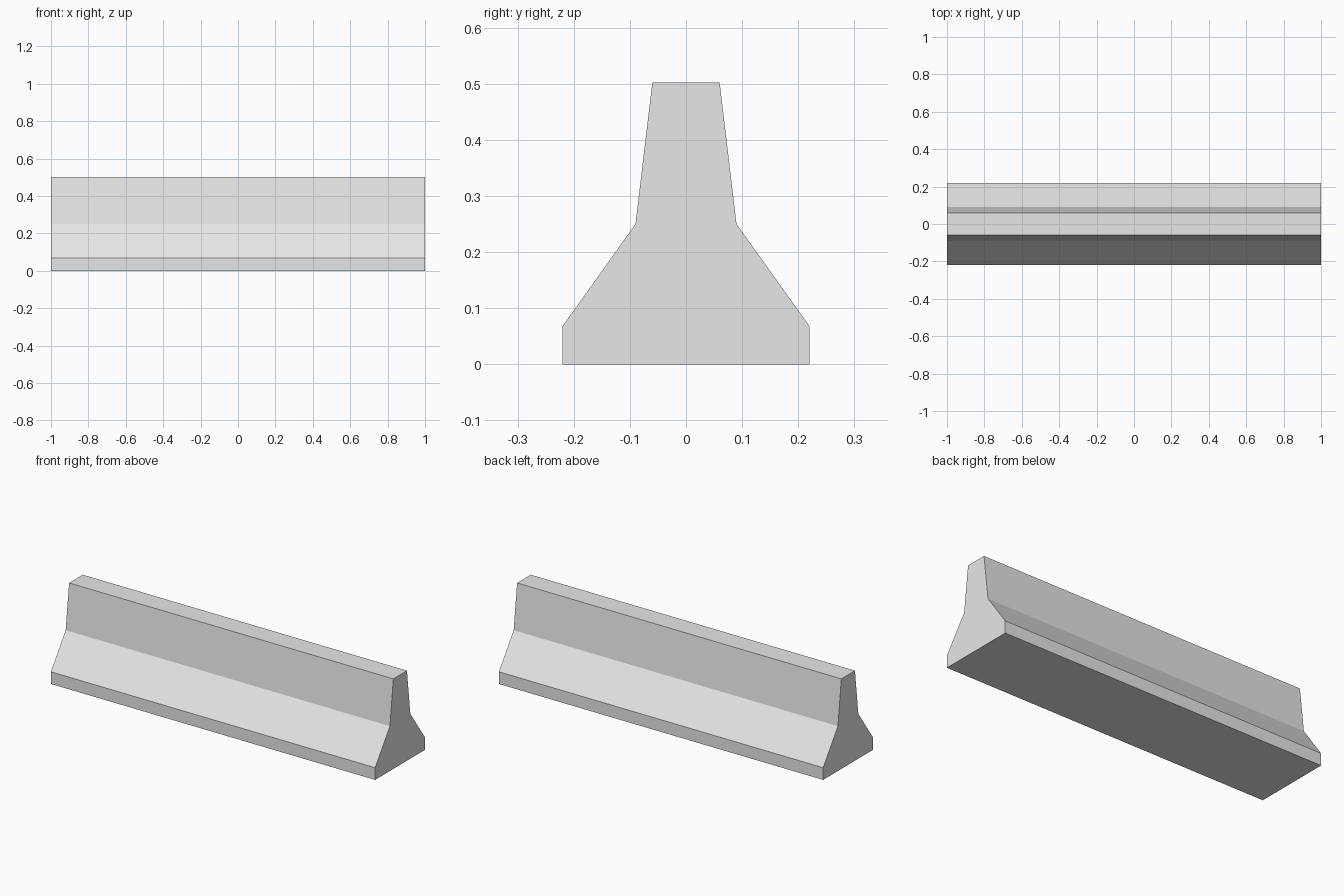
import bpy
import bmesh

# Remove the default cube
cube = bpy.data.objects.get("Cube")
if cube:
    bpy.data.objects.remove(cube, do_unlink=True)

# Plain concrete grey
concrete = bpy.data.materials.new("concrete_grey")
concrete.use_nodes = True
grey = (0.8, 0.8, 0.8, 1.0)
concrete.diffuse_color = grey
concrete.node_tree.nodes["Principled BSDF"].inputs["Base Color"].default_value = grey

# Half of the cross-section (y, z) from foot to top, mirrored for the other side
LENGTH = 2.0
half = [(0.22, 0.0), (0.22, 0.068), (0.09, 0.25), (0.06, 0.502)]
section = half + [(-y, z) for y, z in reversed(half)]

# Extrude the section along x
bm = bmesh.new()
end = bm.faces.new([bm.verts.new((-LENGTH / 2, y, z)) for y, z in section])
extruded = bmesh.ops.extrude_face_region(bm, geom=[end], use_keep_orig=True)
moved = [v for v in extruded["geom"] if isinstance(v, bmesh.types.BMVert)]
bmesh.ops.translate(bm, verts=moved, vec=(LENGTH, 0, 0))
bmesh.ops.recalc_face_normals(bm, faces=bm.faces)

mesh = bpy.data.meshes.new("road_barrier")
bm.to_mesh(mesh)
bm.free()
mesh.materials.append(concrete)
barrier = bpy.data.objects.new("road_barrier", mesh)
bpy.context.collection.objects.link(barrier)
